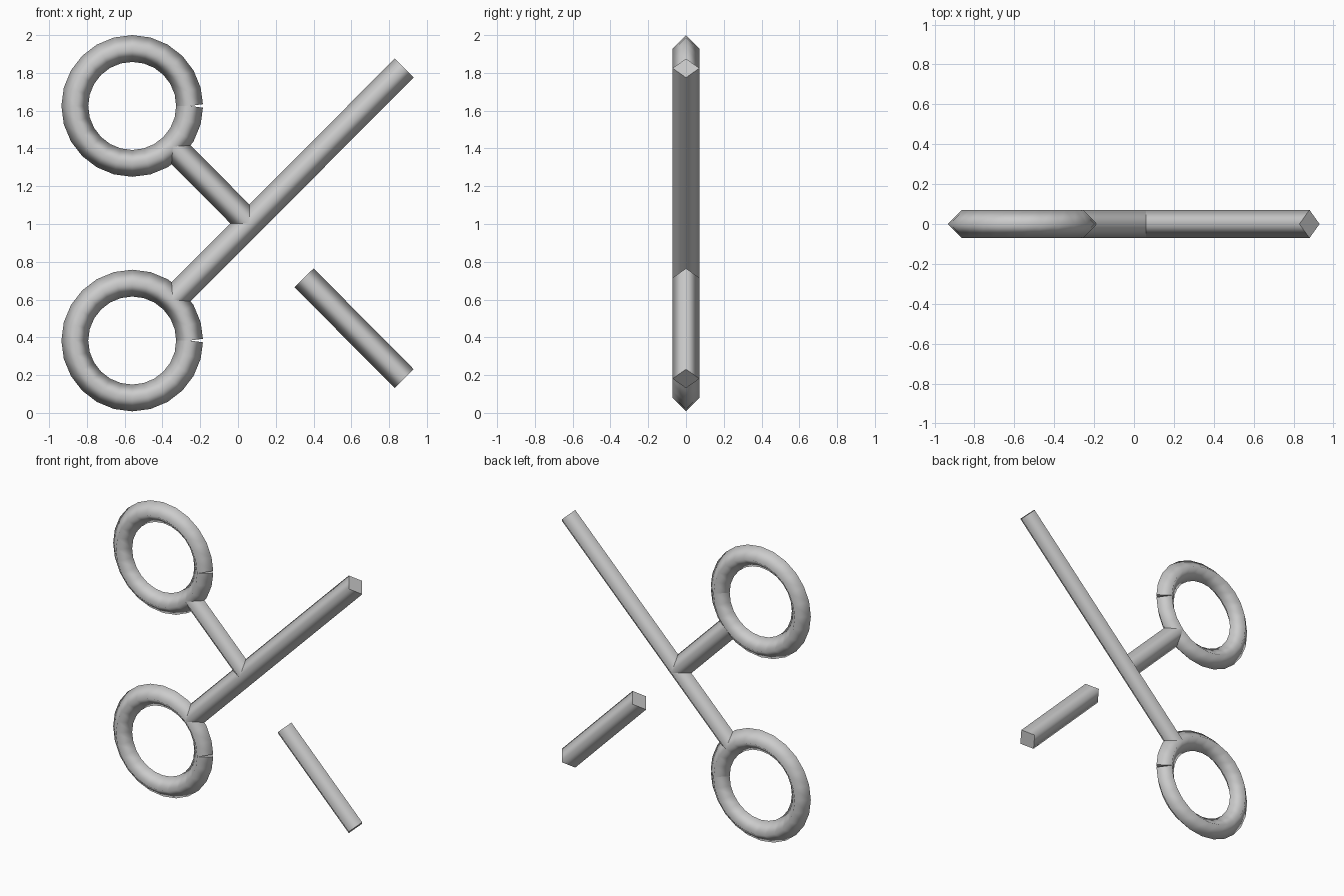
import bpy, bmesh, math
from mathutils import Vector

if "Cube" in bpy.data.objects:
    bpy.data.objects.remove(bpy.data.objects["Cube"])

R = 0.071                      # half diagonal of the diamond section
RING_R = 0.304                 # ring centreline radius
STEPS = 24
PIVOT = Vector((0.06, 0, 1.003))

metal = bpy.data.materials.new("plain_grey")
metal.diffuse_color = (0.6, 0.6, 0.6, 1)
metal.use_nodes = True
metal.node_tree.nodes["Principled BSDF"].inputs["Base Color"].default_value = metal.diffuse_color


def sweep(name, points):
    """Sweep a diamond section along an open path in the XZ plane."""
    bm = bmesh.new()
    sections = []
    n = len(points)
    for i, p in enumerate(points):
        t = (points[min(i + 1, n - 1)] - points[max(i - 1, 0)]).normalized()
        side = Vector((-t.z, 0, t.x))
        depth = Vector((0, 1, 0))
        sections.append([bm.verts.new(p + d * R)
                         for d in (side, depth, -side, -depth)])
    for a, b in zip(sections, sections[1:]):
        for k in range(4):
            m = (k + 1) % 4
            bm.faces.new((a[k], a[m], b[m], b[k])).smooth = True
    # flat end caps
    caps = [bm.faces.new(sections[0]), bm.faces.new(sections[-1])]
    bmesh.ops.recalc_face_normals(bm, faces=bm.faces)
    for cap in caps:
        cap.smooth = False
        for e in cap.edges:
            e.smooth = False
    mesh = bpy.data.meshes.new(name)
    bm.to_mesh(mesh)
    bm.free()
    mesh.materials.append(metal)
    ob = bpy.data.objects.new(name, mesh)
    bpy.context.collection.objects.link(ob)


def ring(name, centre):
    """Open loop whose square-cut ends leave a small notch on the right."""
    angles = [2 * math.pi * i / STEPS for i in range(STEPS + 1)]
    sweep(name, [centre + RING_R * Vector((math.cos(a), 0, math.sin(a)))
                 for a in angles])


# finger rings
upper = Vector((-0.56, 0, 1.625))
lower = Vector((-0.56, 0, 0.383))
ring("upper_finger_ring", upper)
ring("lower_finger_ring", lower)

# blades and shanks, all at 45 degrees through the pivot
k = RING_R * math.sqrt(0.5)
sweep("long_blade", [lower + Vector((k, 0, k)), Vector((0.88, 0, 1.825))])
sweep("upper_shank", [upper + Vector((k, 0, -k)), PIVOT])
sweep("short_blade_tip", [Vector((0.35, 0, 0.715)), Vector((0.88, 0, 0.181))])
